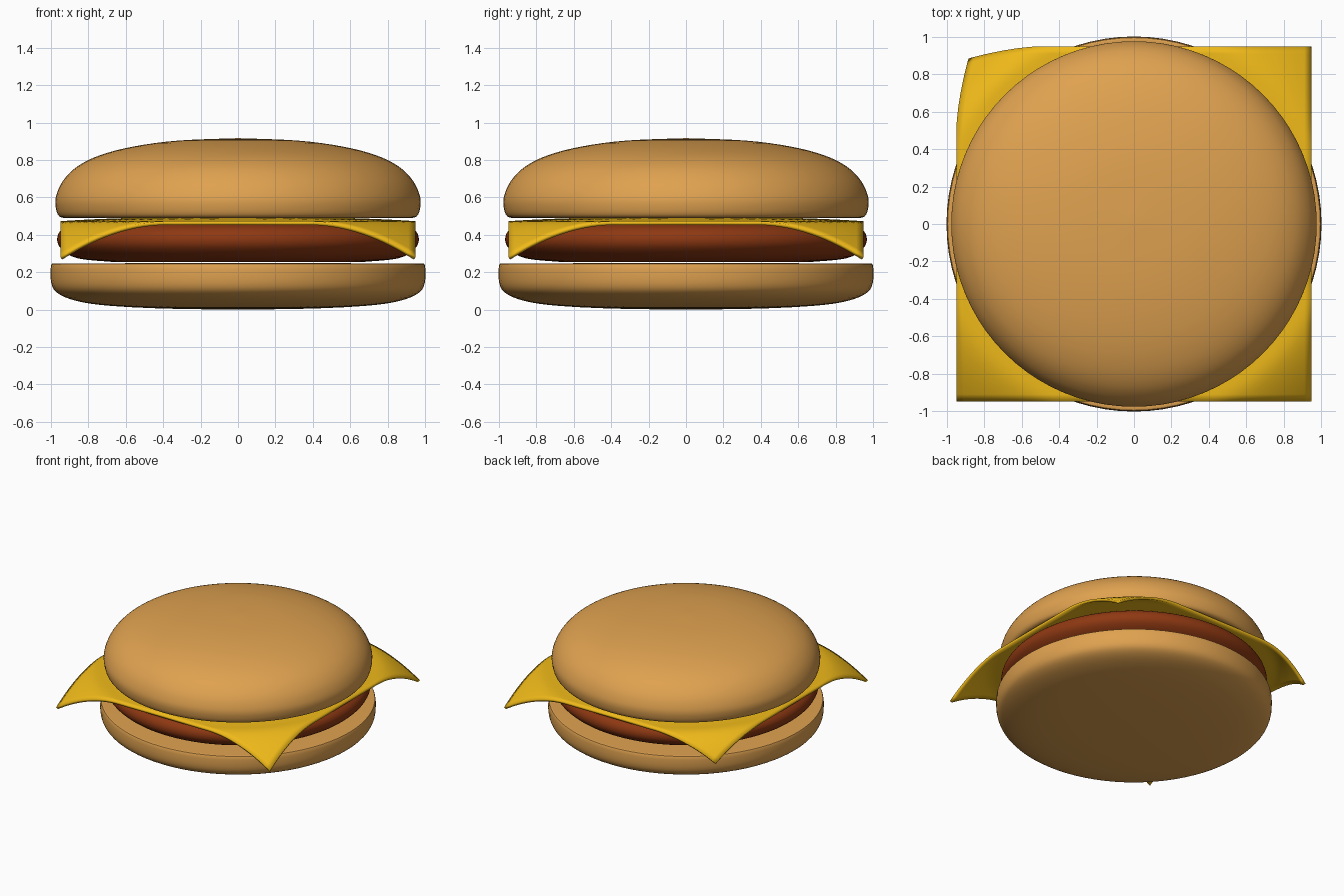
import bpy, bmesh, math
from mathutils import Vector

if "Cube" in bpy.data.objects:
    bpy.data.objects.remove(bpy.data.objects["Cube"])


def material(name, rgb):
    m = bpy.data.materials.new(name)
    m.diffuse_color = (*rgb, 1)
    m.use_nodes = True
    m.node_tree.nodes["Principled BSDF"].inputs["Base Color"].default_value = m.diffuse_color
    return m


def finish(bm, name, mat, angle=40):
    bmesh.ops.recalc_face_normals(bm, faces=bm.faces)
    mesh = bpy.data.meshes.new(name)
    bm.to_mesh(mesh)
    bm.free()
    ob = bpy.data.objects.new(name, mesh)
    bpy.context.collection.objects.link(ob)
    mesh.materials.append(mat)
    bpy.ops.object.select_all(action='DESELECT')
    ob.select_set(True)
    bpy.context.view_layer.objects.active = ob
    bpy.ops.object.shade_smooth_by_angle(angle=math.radians(angle))
    return ob


def smooth_curve(pts, steps=4):
    """Catmull-Rom curve through (radius, z) points."""
    p = [Vector(q) for q in pts]
    out = []
    for i in range(len(p) - 1):
        a, b, c, d = p[max(i - 1, 0)], p[i], p[i + 1], p[min(i + 2, len(p) - 1)]
        for k in range(steps):
            t = k / steps
            out.append(0.5 * (2 * b + (c - a) * t + (2 * a - 5 * b + 4 * c - d) * t * t
                              + (3 * b - a - 3 * c + d) * t ** 3))
    return out + [p[-1]]


def lathe(name, curve, mat, sides=80):
    bm = bmesh.new()
    vs = [bm.verts.new((max(q[0], 0), 0, q[1])) for q in curve]
    es = [bm.edges.new(e) for e in zip(vs, vs[1:])]
    bmesh.ops.spin(bm, geom=vs + es, axis=(0, 0, 1), cent=(0, 0, 0),
                   angle=2 * math.pi, steps=sides, use_merge=True)
    bmesh.ops.remove_doubles(bm, verts=bm.verts, dist=1e-4)
    return finish(bm, name, mat)


bun = material("bun", (0.74, 0.36, 0.08))
meat = material("meat", (0.27, 0.04, 0.006))
yellow = material("cheese", (0.87, 0.49, 0.01))

# Bottom bun: rounded underside, flat cut top
lathe("bottom_bun", smooth_curve([
    (0, 0), (0.4, 0.006), (0.7, 0.022), (0.86, 0.046), (0.96, 0.085),
    (0.998, 0.14), (1.0, 0.235), (0.98, 0.247)]) + [Vector((0, 0.25))], bun)

# Patty: thick disc with bulging rim
lathe("patty", [Vector((0, 0.255))] + smooth_curve([
    (0.68, 0.256), (0.86, 0.275), (0.945, 0.325), (0.967, 0.38),
    (0.94, 0.43), (0.86, 0.46), (0.7, 0.47)]) + [Vector((0, 0.472))], meat)

# Top bun: dome with a tucked-in lower rim
lathe("top_bun", [Vector((0, 0.49))] + smooth_curve([
    (0.9, 0.489), (0.955, 0.498), (0.975, 0.55), (0.972, 0.61), (0.935, 0.69),
    (0.86, 0.765), (0.74, 0.825), (0.56, 0.872), (0.32, 0.904), (0, 0.917)]), bun)

# Cheese slice: square sheet with drooping corners, back left corner curled in
bm = bmesh.new()
bmesh.ops.create_grid(bm, x_segments=48, y_segments=48, size=0.95)
for v in bm.verts:
    x, y = v.co.x, v.co.y
    r = math.hypot(x, y)
    z = 0.495 - 0.022 * min(r / 0.95, 1) ** 3
    z -= 0.19 * (max(r - 1.03, 0) / 0.313) ** 1.5
    curl = max((y - x - 1.45) / 0.45, 0)
    if curl > 0:
        v.co.x += 0.065 * curl ** 1.5
        v.co.y -= 0.065 * curl ** 1.5
        z += 0.015 * curl ** 2
    v.co.z = z
cheese = finish(bm, "cheese_slice", yellow)
mod = cheese.modifiers.new("thickness", 'SOLIDIFY')
mod.thickness = 0.02
mod.offset = -1 if cheese.data.polygons[0].normal.z > 0 else 1
